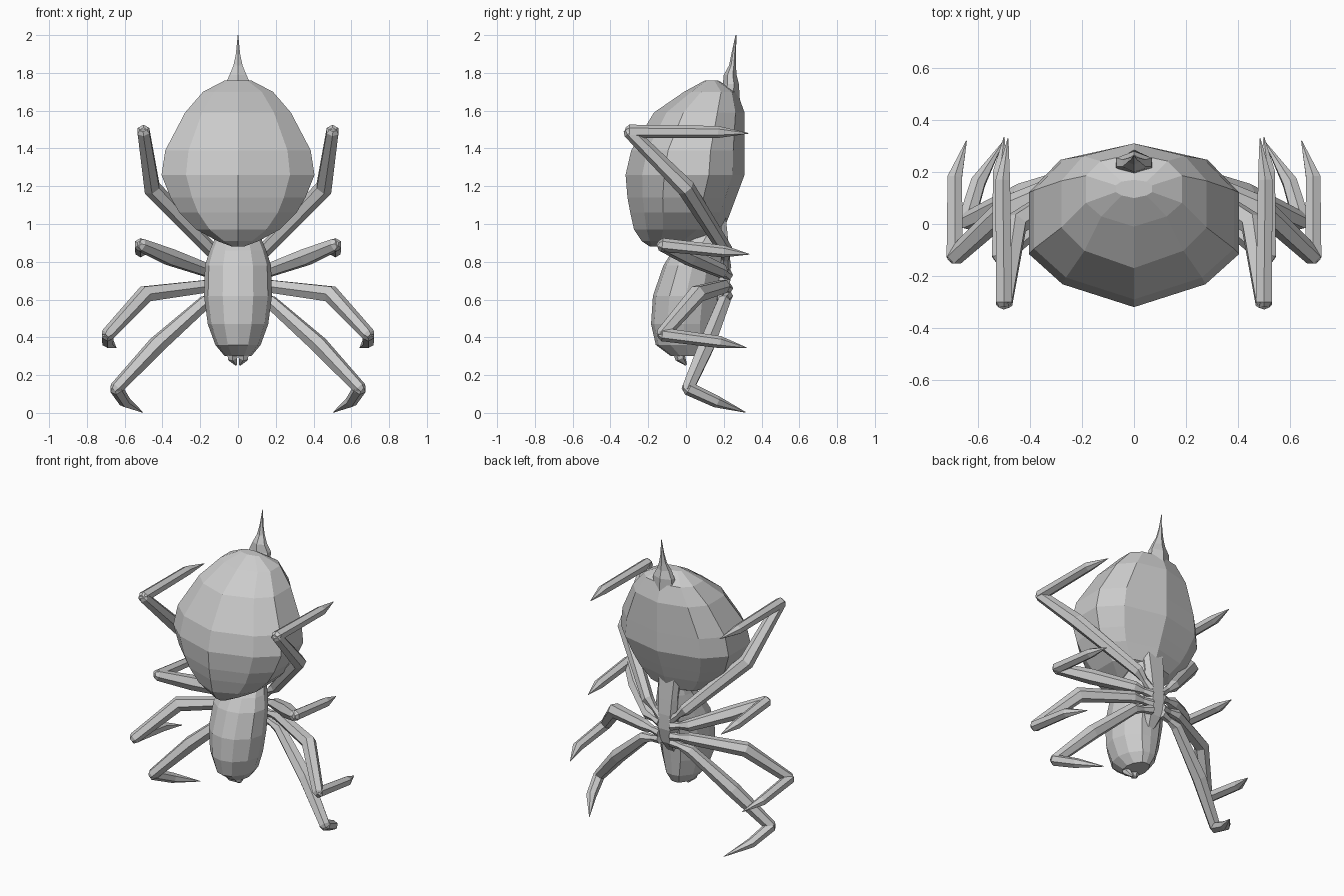
import bpy, bmesh
from mathutils import Vector

if "Cube" in bpy.data.objects:
    bpy.data.objects.remove(bpy.data.objects["Cube"])

grey = bpy.data.materials.new("plain grey")
grey.diffuse_color = (0.6, 0.6, 0.6, 1)
grey.use_nodes = True
grey.node_tree.nodes["Principled BSDF"].inputs["Base Color"].default_value = grey.diffuse_color


def finish(name, bm, mirror=False):
    bmesh.ops.recalc_face_normals(bm, faces=bm.faces)
    me = bpy.data.meshes.new(name)
    bm.to_mesh(me)
    bm.free()
    me.materials.append(grey)
    ob = bpy.data.objects.new(name, me)
    bpy.context.collection.objects.link(ob)
    if mirror:
        ob.modifiers.new("mirror", 'MIRROR').use_mirror_merge = False
    return ob


def loft(bm, rings):
    """Skin a list of point rings and cap both ends."""
    vs = [[bm.verts.new(p) for p in r] for r in rings]
    n = len(vs[0])
    for a, b in zip(vs, vs[1:]):
        for i in range(n):
            j = (i + 1) % n
            bm.faces.new((a[i], a[j], b[j], b[i]))
    bm.faces.new(vs[0][::-1])
    bm.faces.new(vs[-1])


def body(name, half, levels):
    """Stack levels (z, half width, front y, back y) of one half section, mirrored."""
    section = half + [(-u, v) for u, v in half[::-1] if u > 0]
    bm = bmesh.new()
    loft(bm, [[(u * w, (f + b) / 2 + v * (b - f) / 2, z) for u, v in section]
              for z, w, f, b in levels])
    return finish(name, bm)


def tube(bm, path):
    """Six-sided limb along points (x, y, z, radius)."""
    pts = [Vector(p[:3]) for p in path]
    rings = []
    ref = Vector((1, 0, 0)) if abs((pts[-1] - pts[0]).normalized().x) < 0.6 else Vector((0, 0, 1))
    for i, p in enumerate(pts):
        d = (pts[min(i + 1, len(pts) - 1)] - pts[max(i - 1, 0)]).normalized()
        s = (ref - d * ref.dot(d)).normalized()
        t = d.cross(s)
        r = path[i][3]
        ring = [(0, 1), (.87, .5), (.87, -.5), (0, -1), (-.87, -.5), (-.87, .5)]
        rings.append([p + s * (r * a) + t * (r * b) for a, b in ring])
    loft(bm, rings)


# Large round abdomen
body("abdomen", [(0, 1), (.7, .8), (1, .4), (1, -.35), (.68, -.72), (0, -1)], [
    (0.88, .03, -.19, -.12), (0.91, .11, -.235, .08), (0.97, .22, -.275, .2),
    (1.06, .31, -.295, .235), (1.14, .357, -.31, .265), (1.26, .405, -.32, .31),
    (1.39, .385, -.29, .31), (1.59, .28, -.17, .31), (1.70, .185, -.01, .27),
    (1.76, .07, .10, .17)])

# Tail spike
body("tail_spike", [(0, 1), (.8, .4), (.8, -.4), (0, -1)], [
    (1.66, .09, .16, .285), (1.74, .085, .195, .28), (1.79, .055, .2, .268),
    (1.84, .03, .228, .264), (1.90, .014, .24, .265), (2.0, .002, .262, .267)])

# Head and thorax
body("head", [(0, 1), (.4, .95), (.85, .5), (1, 0), (.88, -.5), (.45, -.9), (0, -1)], [
    (0.30, .07, -.08, .12), (0.36, .12, -.16, .15), (0.47, .16, -.185, .16),
    (0.62, .18, -.175, .175), (0.78, .175, -.12, .19), (0.86, .15, -.07, .2),
    (0.93, .12, .0, .21), (1.02, .10, .06, .2)])

# Breast plate between the hips
body("breast_plate", [(0, 1), (.7, 1), (1, .5), (1, -1), (0, -1)], [
    (0.53, .03, .1, .165), (0.60, .055, .1, .21), (0.70, .065, .1, .235),
    (0.80, .065, .1, .235), (0.90, .07, .1, .225), (1.04, .08, .1, .21)])

# Fangs
bm = bmesh.new()
tube(bm, [(.03, -.04, .34, .035), (.028, -.03, .29, .028), (.01, 0, .255, .006)])
finish("fangs", bm, True)

# Legs: hip, shoulder, knee, ankle, then claw bend and claw tip
legs = {
    "rear_leg": [(.04, .21, .77), (.14, .21, .86), (.455, .0, 1.19), (.50, -.30, 1.49),
                 (.505, .17, 1.487), (.485, .33, 1.48)],
    "second_leg": [(.04, .22, .73), (.15, .19, .75), (.36, .02, .825), (.515, -.125, .89),
                   (.515, .20, .855), (.50, .335, .84)],
    "third_leg": [(.04, .22, .66), (.17, .2, .67), (.49, .06, .63), (.69, -.125, .415),
                  (.69, .18, .375), (.645, .32, .345)],
    "front_leg": [(.04, .22, .62), (.17, .2, .59), (.43, .11, .36), (.645, .01, .13),
                  (.60, .16, .06), (.505, .315, .003)],
}
for name, (hip, shoulder, knee, ankle, bend, tip) in legs.items():
    bm = bmesh.new()
    hv, sv, av, kv = Vector(hip), Vector(shoulder), Vector(ankle), Vector(knee)
    out = av + (av - kv).normalized() * .02
    tube(bm, [(*hip, .03), (*hv.lerp(sv, .5), .022), (*shoulder, .038),
              (*knee, .048), (*ankle, .036), (*out, .022)])
    back = av + (av - Vector(bend)).normalized() * .02
    tube(bm, [(*back, .02), (*ankle, .036), (*bend, .032), (*tip, .002)])
    finish(name + "s", bm, True)
